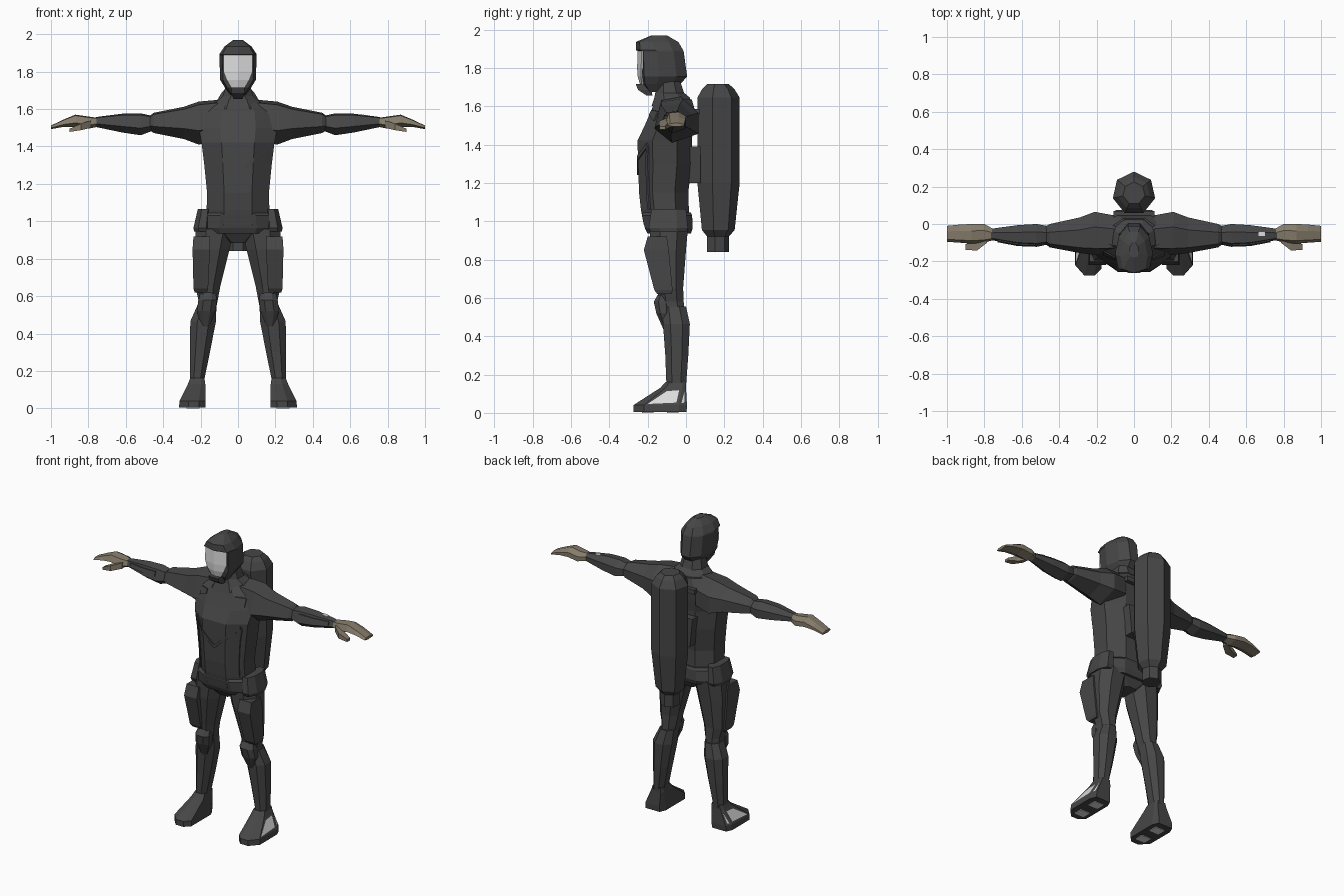
import bpy, bmesh, math
from mathutils import Vector
from mathutils.bvhtree import BVHTree

if "Cube" in bpy.data.objects:
    bpy.data.objects.remove(bpy.data.objects["Cube"])


def material(name, rgb):
    m = bpy.data.materials.new(name)
    m.diffuse_color = (*rgb, 1)
    m.use_nodes = True
    m.node_tree.nodes["Principled BSDF"].inputs["Base Color"].default_value = m.diffuse_color
    return m


SUIT = material("charcoal suit", (0.062, 0.062, 0.062))
SKIN = material("tan glove", (0.235, 0.2, 0.145))
PALE = material("pale panel", (0.72, 0.72, 0.72))

# cross-sections in a -1..1 square
OCT = [(-.45, -1), (.45, -1), (1, -.45), (1, .45), (.45, 1), (-.45, 1), (-1, .45), (-1, -.45)]
HEX = [(-1, -.35), (-.2, -1), (1, -.6), (1, .35), (.3, 1), (-.7, .85)]
BOX = [(-1, -1), (1, -1), (1, 1), (-1, 1)]
HOOD = [(0, -1), (.84, -.82), (1, -.2), (.8, .55), (.33, 1), (-.33, 1), (-.8, .55), (-1, -.2), (-.84, -.82)]
SHOE = [(-.5, -1), (.3, -1), (1, -.6), (1, .7), (.75, 1), (-.75, 1), (-1, .7), (-1, -.75)]


def finish(name, bm, mats):
    bmesh.ops.recalc_face_normals(bm, faces=bm.faces[:])
    me = bpy.data.meshes.new(name)
    bm.to_mesh(me)
    bm.free()
    for m in mats:
        me.materials.append(m)
    ob = bpy.data.objects.new(name, me)
    bpy.context.collection.objects.link(ob)
    return ob


def loft_bm(section, rings, axis="z", s=1):
    """Rings are (position, u min, u max, v min, v max); s mirrors in x."""
    bm = bmesh.new()
    loops = []
    for t, u0, u1, v0, v1 in rings:
        loop = []
        for a, b in section:
            u = (u0 + u1) / 2 + a * (u1 - u0) / 2
            v = (v0 + v1) / 2 + b * (v1 - v0) / 2
            loop.append(bm.verts.new((s * u, v, t) if axis == "z" else (s * t, u, v)))
        loops.append(loop)
    n = len(section)
    for p, q in zip(loops, loops[1:]):
        for i in range(n):
            j = (i + 1) % n
            bm.faces.new((p[i], p[j], q[j], q[i]))
    bm.faces.new(loops[0])
    bm.faces.new(loops[-1])
    bmesh.ops.recalc_face_normals(bm, faces=bm.faces[:])
    return bm


def loft(name, section, rings, mat=SUIT, axis="z", s=1):
    return finish(name, loft_bm(section, rings, axis, s), [mat])


def centred(rings):
    return [(z, -h, h, f, b) for z, h, f, b in rings]


def plate(name, target, rows, mat=SUIT, down=False, lift=.007):
    """Thin panel laid on a surface; rows are pairs of (x, z), or (x, y) when down."""
    bm = bmesh.new()
    src = bmesh.new()
    src.from_mesh(target.data)
    tree = BVHTree.FromBMesh(src)
    src.free()
    ray = Vector((0, 0, -1)) if down else Vector((0, 1, 0))

    def drop(p):
        start = Vector((p[0], p[1], 3)) if down else Vector((p[0], -2, p[1]))
        return tree.ray_cast(start, ray)[0]
    grid = []
    for a, b in rows:
        pa, pb = drop(a), drop(b)
        if pa and pb:
            grid.append([[bm.verts.new(p + ray * d) for d in (-lift, .002)] for p in (pa, pb)])
    for (a, b), (c, d) in zip(grid, grid[1:]):
        bm.faces.new((a[0], b[0], d[0], c[0]))
        bm.faces.new((a[0], a[1], c[1], c[0]))
        bm.faces.new((b[0], b[1], d[1], d[0]))
    for a, b in (grid[0], grid[-1]):
        bm.faces.new((a[0], b[0], b[1], a[1]))
    return finish(name, bm, [mat])


# torso and neck
torso = loft("torso", OCT, centred([
    (.98, .165, -.22, .02), (1.06, .168, -.235, .015), (1.15, .165, -.245, .012),
    (1.30, .18, -.25, .03), (1.42, .195, -.253, .03), (1.50, .21, -.215, .04),
    (1.585, .2, -.178, .045), (1.635, .13, -.16, .03)]))
loft("neck", OCT, centred([(1.60, .14, -.18, .035), (1.645, .11, -.165, .02), (1.67, .08, -.16, -.01), (1.73, .065, -.15, -.03)]))

# belt skirt and crotch
loft("belt", OCT, centred([(1.045, .185, -.225, .025), (1.03, .21, -.23, .032),
                           (.965, .225, -.215, .035), (.935, .2, -.2, .025)]))
loft("crotch", OCT, centred([(.95, .19, -.195, .015), (.885, .06, -.15, -.02)]))

# vest seams following the chest
for s in (1, -1):
    vee = [(s * x, 1.24 + x * .92) for x in (0, .04, .085, .12, .16)]
    plate("vest_seam", torso, [((x, z), (x, z + .022)) for x, z in vee])
    edge = [(.155, 1.39), (.14, 1.30), (.13, 1.15), (.13, 1.06)]
    plate("vest_edge", torso, [((s * x, z), (s * (x + .014), z)) for x, z in edge])
    plate("shoulder_patch", torso, [((s * x, 1.59 - x * .1), (s * x, 1.52 + (.17 - x) * .5)) for x in (.1, .13, .165)])

# hood
loft("hood", HOOD, centred([
    (1.675, .04, -.20, -.07), (1.715, .07, -.232, -.03), (1.755, .095, -.24, .006),
    (1.885, .1, -.243, -.012), (1.893, .1, -.262, -.015), (1.935, .072, -.262, -.04), (1.97, .025, -.18, -.10)]))

# faceted visor
bm = bmesh.new()
left, mid, right = [], [], []
for z, w, yc, ye in [(1.888, .078, -.252, -.232), (1.80, .078, -.255, -.234), (1.755, .06, -.252, -.236), (1.70, .028, -.236, -.228)]:
    left.append(bm.verts.new((-w, ye, z)))
    mid.append(bm.verts.new((0, yc, z)))
    right.append(bm.verts.new((w, ye, z)))
for i in range(3):
    bm.faces.new((left[i], left[i + 1], mid[i + 1], mid[i]))
    bm.faces.new((mid[i], mid[i + 1], right[i + 1], right[i]))
visor = finish("visor", bm, [PALE])
thick = visor.modifiers.new("thickness", "SOLIDIFY")
thick.thickness = .009

# chin breather
loft("breather", BOX, centred([(1.655, .025, -.205, -.175), (1.685, .035, -.25, -.18), (1.715, .035, -.262, -.2)]))

# air tank with valve
bm = bmesh.new()
prev = None
for z, r in [(.84, .06), (.92, .06), (.955, .09), (1.2, .116), (1.645, .116), (1.69, .088), (1.715, .06)]:
    ring = [bm.verts.new((r * math.sin(k * math.tau / 7), .164 + r * math.cos(k * math.tau / 7), z)) for k in range(7)]
    if prev:
        for k in range(7):
            bm.faces.new((prev[k], prev[k - 1], ring[k - 1], ring[k]))
    else:
        bm.faces.new(ring)
    prev = ring
bm.faces.new(prev)
finish("air_tank", bm, [SUIT])
loft("tank_bracket", BOX, centred([(1.2, .08, 0, .075), (1.39, .1, 0, .075)]))
loft("tank_strap", BOX, centred([(1.555, .11, 0, .07), (1.585, .11, 0, .07)]))

for s, side in ((1, "right"), (-1, "left")):
    # arms and forearms
    loft(side + "_upper_arm", HEX, [
        (.10, -.16, .045, 1.43, 1.65), (.21, -.165, .065, 1.41, 1.64), (.29, -.155, .035, 1.44, 1.612),
        (.45, -.125, 0, 1.472, 1.58), (.47, -.11, -.01, 1.485, 1.565)], axis="x", s=s)
    forearm = loft(side + "_forearm", HEX, [
        (.44, -.105, -.015, 1.49, 1.56), (.52, -.122, 0, 1.46, 1.577), (.62, -.116, -.006, 1.475, 1.575),
        (.74, -.09, -.022, 1.5, 1.56), (.765, -.085, -.028, 1.505, 1.555)], axis="x", s=s)
    plate(side + "_forearm_panel", forearm, [((s * x, 1.525), (s * x, 1.555 - (x - .53) * .03)) for x in (.53, .62, .73)])
    if s > 0:
        plate("wrist_gauge", forearm, [((x, -.065), (x, -.04)) for x in (.665, .70)], PALE, down=True, lift=.004)

    # hands
    loft(side + "_hand", HEX, [
        (.75, -.085, -.028, 1.505, 1.553), (.80, -.10, 0, 1.495, 1.56), (.87, -.105, 0, 1.505, 1.57),
        (.93, -.10, -.003, 1.505, 1.545), (1.0, -.095, -.01, 1.493, 1.512)], SKIN, "x", s)
    loft(side + "_thumb", BOX, [(.785, -.10, -.06, 1.50, 1.54), (.84, -.142, -.09, 1.487, 1.522),
                                (.90, -.138, -.108, 1.478, 1.495)], SKIN, "x", s)

    # hip pouch and thigh pocket
    loft(side + "_hip_pouch", OCT, [(.945, .14, .235, -.185, .0), (.965, .145, .238, -.195, .01), (1.065, .14, .215, -.18, .0)], s=s)
    loft(side + "_thigh_pocket", BOX, [(.62, .165, .232, -.15, -.075), (.64, .16, .238, -.165, -.07),
                                       (.85, .15, .243, -.22, -.09), (.92, .15, .238, -.20, -.10)], s=s)

    # legs and boots
    loft(side + "_thigh", OCT, [
        (.96, .02, .225, -.19, .01), (.85, .045, .232, -.185, 0), (.65, .095, .228, -.15, -.015),
        (.58, .108, .212, -.14, -.012), (.5, .125, .215, -.12, -.005)], s=s)
    loft(side + "_shin", OCT, [
        (.555, .115, .215, -.125, 0), (.465, .118, .255, -.12, .02), (.30, .15, .257, -.108, .012),
        (.14, .183, .258, -.102, 0)], s=s)
    loft(side + "_knee_pad", OCT, [(.62, .12, .2, -.145, -.09), (.58, .112, .212, -.168, -.08),
                                   (.52, .12, .22, -.155, -.08), (.43, .155, .19, -.115, -.09)], s=s)

    # shoe with pale outer panel and sole grips
    bm = loft_bm(SHOE, [(.004, .175, .315, -.275, .003), (.04, .175, .313, -.275, .005),
                        (.13, .175, .268, -.135, 0), (.162, .18, .255, -.105, 0)], s=s)
    outer = [f for f in bm.faces if f.normal.x * s > .6 and .06 < f.calc_center_median().z < .11
             and abs(f.normal.y) < .5]
    bmesh.ops.inset_individual(bm, faces=outer, thickness=.02)
    for f in outer:
        f.material_index = 1
    finish(side + "_shoe", bm, [SUIT, PALE])
    for y in (-.2, -.07):
        loft(side + "_sole_grip", BOX, [(0, .205, .275, y - .03, y + .03), (.006, .205, .275, y - .03, y + .03)], PALE, s=s)
